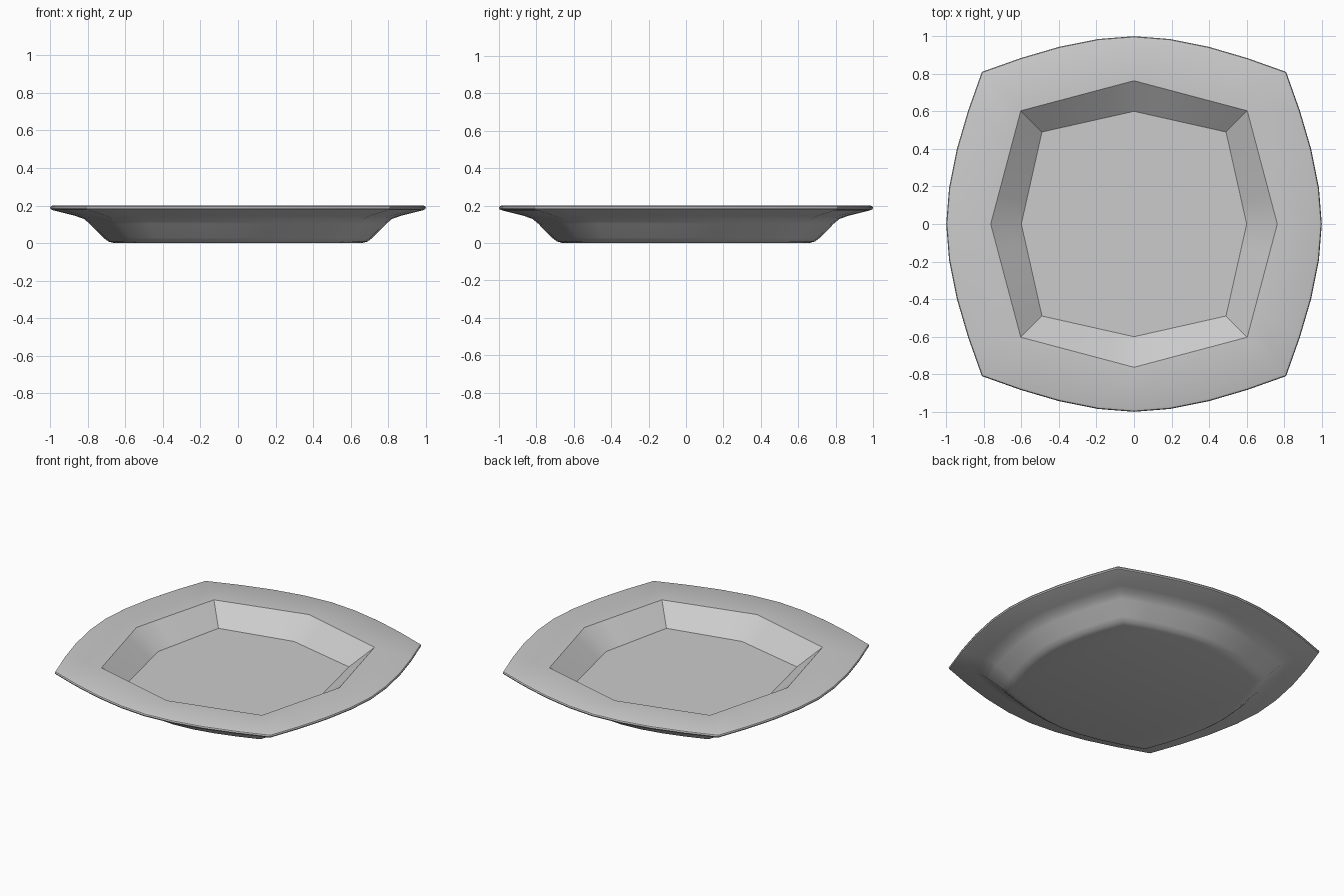
import bpy, bmesh, math

if "Cube" in bpy.data.objects:
    bpy.data.objects.remove(bpy.data.objects["Cube"])

# Half of one side of the outline, from the middle of the side to the corner
OUTER = [(0, 1.0), (0.19, 0.985), (0.40, 0.943), (0.605, 0.883), (0.81, 0.81)]


def straight(mid, corner):
    """Half side made of one straight run, with the same point count as OUTER."""
    return [(corner * t / 4, mid + (corner - mid) * t / 4) for t in range(5)]


def scaled(s):
    return [(x * s, y * s) for x, y in OUTER]


def ring(bm, half, z):
    """Mirror a half side and repeat it round the four sides."""
    side = [(-x, y) for x, y in reversed(half[1:])] + half[:-1]
    verts = []
    for k in range(4):
        c, s = math.cos(k * math.pi / 2), math.sin(k * math.pi / 2)
        verts += [bm.verts.new((x * c + y * s, -x * s + y * c, z)) for x, y in side]
    return verts


# Section of the plate: floor, inner wall, rim, rounded lip, underside, foot
SECTION = [
    (straight(0.60, 0.49), 0.08),
    (straight(0.763, 0.603), 0.20),
    (scaled(0.986), 0.20),
    (scaled(0.996), 0.196),
    (scaled(1.0), 0.188),
    (scaled(0.996), 0.180),
    (scaled(0.985), 0.175),
    (scaled(0.87), 0.146),
    (scaled(0.82), 0.128),
    (scaled(0.79), 0.103),
    (scaled(0.715), 0.027),
    (scaled(0.69), 0.008),
    (scaled(0.66), 0.0),
]

bm = bmesh.new()
rings = [ring(bm, half, z) for half, z in SECTION]
for a, b in zip(rings, rings[1:]):
    n = len(a)
    for i in range(n):
        j = (i + 1) % n
        bm.faces.new((a[i], a[j], b[j], b[i]))
bm.faces.new(rings[0])
bm.faces.new(rings[-1])
bmesh.ops.recalc_face_normals(bm, faces=bm.faces)

mesh = bpy.data.meshes.new("plate")
bm.to_mesh(mesh)
bm.free()
plate = bpy.data.objects.new("plate", mesh)
bpy.context.collection.objects.link(plate)

# Smooth shading, crisp floor and rim edges
bpy.context.view_layer.objects.active = plate
plate.select_set(True)
bpy.ops.object.shade_smooth_by_angle(angle=math.radians(37))
